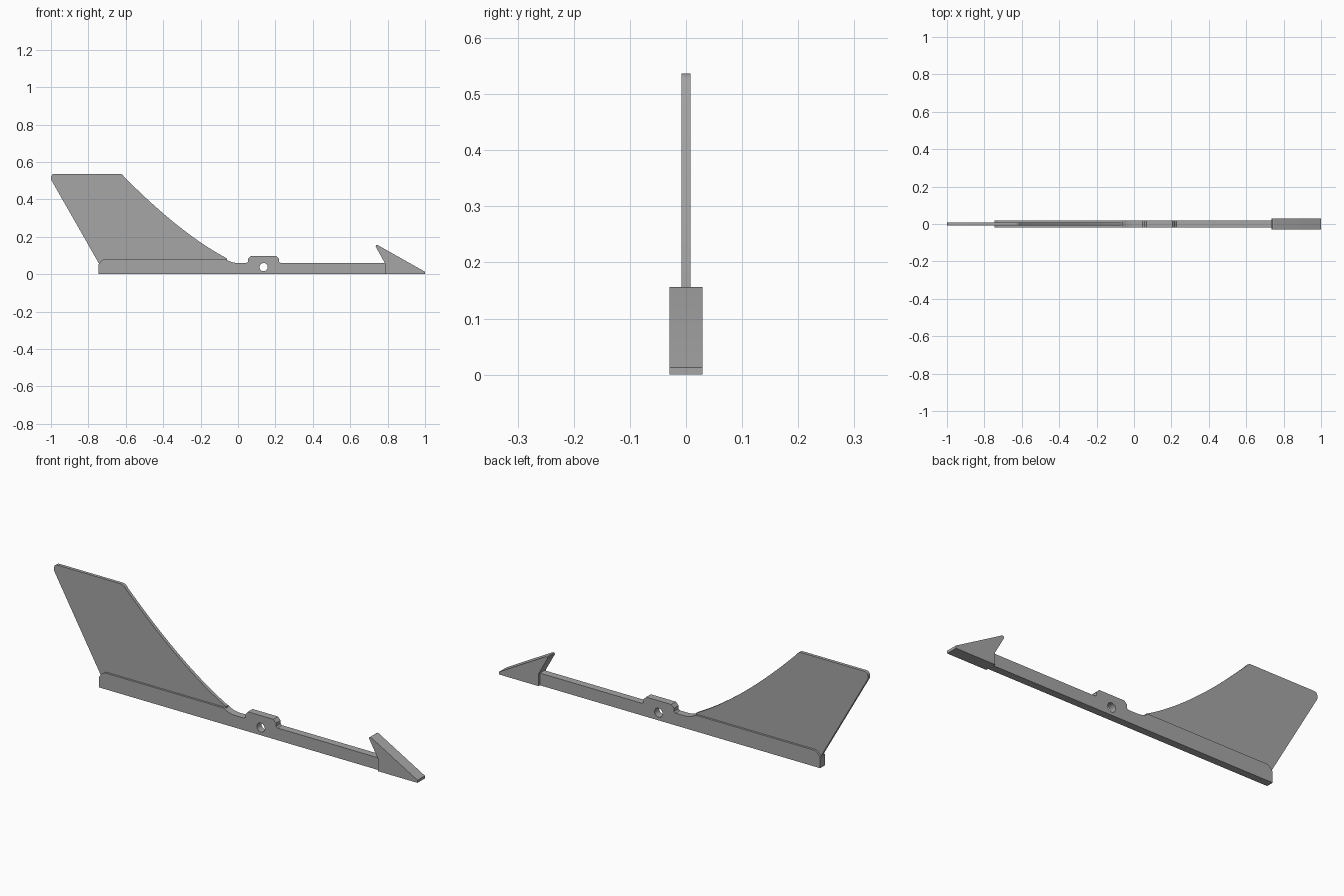
import bpy
import bmesh
from math import cos, sin, pi, radians
from mathutils import Matrix, Vector

cube = bpy.data.objects.get("Cube")
if cube:
    bpy.data.objects.remove(cube)

GREY = (0.38, 0.38, 0.38, 1)
mat = bpy.data.materials.new("plain grey")
mat.use_nodes = True
mat.diffuse_color = GREY
mat.node_tree.nodes["Principled BSDF"].inputs["Base Color"].default_value = GREY


def circle(cx, cz, r, n=24):
    return [(cx + r * cos(2 * pi * i / n), cz + r * sin(2 * pi * i / n)) for i in range(n)]


def bezier(a, b, c, n):
    """Points along a quadratic curve from a to c, pulled towards b."""
    a, b, c = Vector(a), Vector(b), Vector(c)
    ts = [i / n for i in range(n + 1)]
    return [tuple(a * (1 - t) ** 2 + b * 2 * t * (1 - t) + c * t * t) for t in ts]


def plate(name, half_width, *outlines):
    """Extrude side outlines (x, z) evenly about y = 0; inner outlines become holes."""
    curve = bpy.data.curves.new(name, 'CURVE')
    curve.dimensions = '2D'
    curve.fill_mode = 'BOTH'
    curve.extrude = half_width
    for points in outlines:
        spline = curve.splines.new('POLY')
        spline.points.add(len(points) - 1)
        for p, (x, z) in zip(spline.points, points):
            p.co = (x, z, 0, 1)
        spline.use_cyclic_u = True
    source = bpy.data.objects.new(name + " outline", curve)
    bpy.context.collection.objects.link(source)
    graph = bpy.context.evaluated_depsgraph_get()
    mesh = bpy.data.meshes.new_from_object(source.evaluated_get(graph))
    bpy.data.objects.remove(source)
    bpy.data.curves.remove(curve)

    # Weld the caps to the walls and stand the plate upright
    bm = bmesh.new()
    bm.from_mesh(mesh)
    bmesh.ops.remove_doubles(bm, verts=bm.verts, dist=0.0001)
    bmesh.ops.rotate(bm, verts=bm.verts, matrix=Matrix.Rotation(radians(90), 3, 'X'))
    bmesh.ops.recalc_face_normals(bm, faces=bm.faces)
    bm.to_mesh(mesh)
    bm.free()
    mesh.materials.clear()
    mesh.materials.append(mat)
    obj = bpy.data.objects.new(name, mesh)
    bpy.context.collection.objects.link(obj)
    bpy.ops.object.select_all(action='DESELECT')
    obj.select_set(True)
    bpy.context.view_layer.objects.active = obj
    bpy.ops.object.shade_smooth_by_angle(angle=radians(25))


# Long bar: raised rear rail, dip, pivot lug with a hole, plain front arm
bar = [(-0.745, 0), (-0.745, 0.055)]
bar += bezier((-0.74, 0.06), (-0.725, 0.08), (-0.71, 0.08), 5)
bar += bezier((-0.065, 0.08), (-0.035, 0.06), (0, 0.06), 6)
bar += [(0.045, 0.06), (0.053, 0.066), (0.053, 0.082), (0.067, 0.097)]
bar += [(0.205, 0.097), (0.22, 0.082), (0.22, 0.066), (0.228, 0.06)]
bar += [(0.8, 0.06), (0.8, 0)]
plate("bar", 0.018, bar, circle(0.137, 0.038, 0.022))

# Swept tail fin, its root set into the rail
fin = [(-0.72, 0.02), (-0.745, 0.06), (-0.996, 0.5)]
fin += bezier((-1, 0.51), (-1, 0.537), (-0.98, 0.537), 5)
fin += bezier((-0.635, 0.537), (-0.62, 0.537), (-0.612, 0.525), 4)
fin += bezier((-0.605, 0.517), (-0.303, 0.213), (-0.06, 0.085), 20)
fin += [(-0.06, 0.02)]
plate("tail_fin", 0.008, fin)

# Thick barbed tip
tip = [(0.785, 0), (0.785, 0.06), (0.736, 0.148)]
tip += bezier((0.736, 0.15), (0.737, 0.16), (0.75, 0.154), 4)
tip += [(1, 0.013), (1, 0)]
plate("barbed_tip", 0.029, tip)
